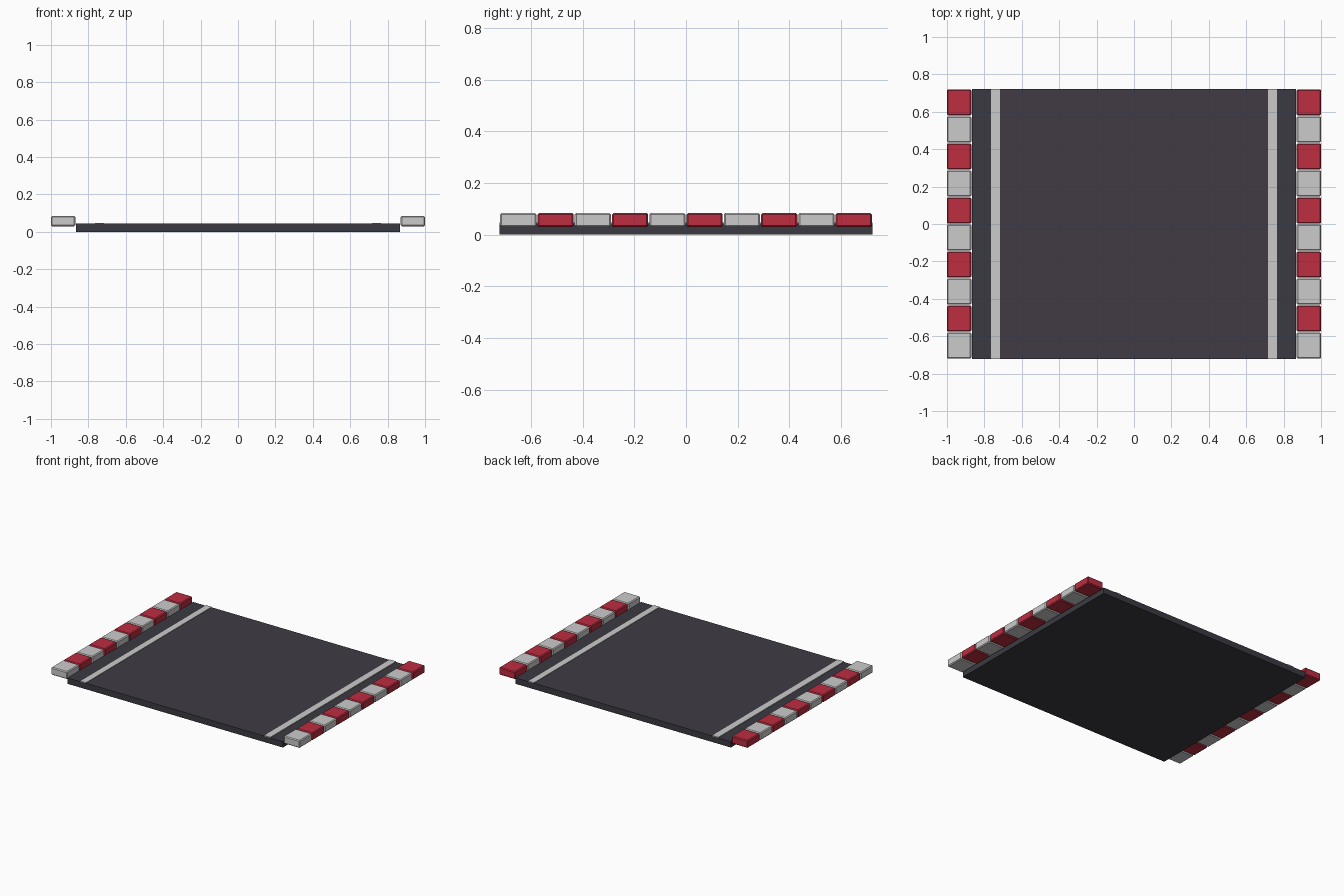
import bpy

if "Cube" in bpy.data.objects:
    bpy.data.objects.remove(bpy.data.objects["Cube"])


def material(name, rgb):
    m = bpy.data.materials.new(name)
    m.diffuse_color = (*rgb, 1)
    m.use_nodes = True
    m.node_tree.nodes["Principled BSDF"].inputs["Base Color"].default_value = m.diffuse_color
    return m


ASPHALT = material("dark asphalt", (0.052, 0.044, 0.060))
SHOULDER = material("shoulder asphalt", (0.043, 0.042, 0.055))
WHITE = material("off white paint", (0.60, 0.60, 0.60))
RED = material("kerb red", (0.51, 0.026, 0.052))


def box(name, x, y, z, mat, bevel=0):
    """Box from (min, max) ranges, optionally with chamfered edges."""
    size = [b - a for a, b in (x, y, z)]
    bpy.ops.mesh.primitive_cube_add(size=1, location=[(a + b) / 2 for a, b in (x, y, z)])
    ob = bpy.context.object
    ob.name = name
    ob.scale = size
    bpy.ops.object.transform_apply(location=False, rotation=False, scale=True)
    ob.data.materials.append(mat)
    if bevel:
        mod = ob.modifiers.new("chamfer", "BEVEL")
        mod.width = bevel
        mod.segments = 1
    return ob


L = 0.722      # half length of the road
PITCH = 2 * L / 10

# Road slab with a thin driving surface between the edge lines
box("road_slab", (-0.866, 0.866), (-L, L), (0, 0.043), SHOULDER)
box("road_surface", (-0.72, 0.72), (-L, L), (0.042, 0.044), ASPHALT)

for side, s in (("left", -1), ("right", 1)):
    # Painted edge line
    box(f"{side}_edge_line", sorted((s * 0.717, s * 0.765)), (-L, L), (0.042, 0.048), WHITE)
    # Alternating kerb blocks, white at the front
    for i in range(10):
        y = -L + (i + 0.5) * PITCH
        box(f"{side}_kerb_{i + 1}", sorted((s * 0.870, s * 1.0)), (y - 0.07, y + 0.07),
            (0.029, 0.084), RED if i % 2 else WHITE, 0.006)
